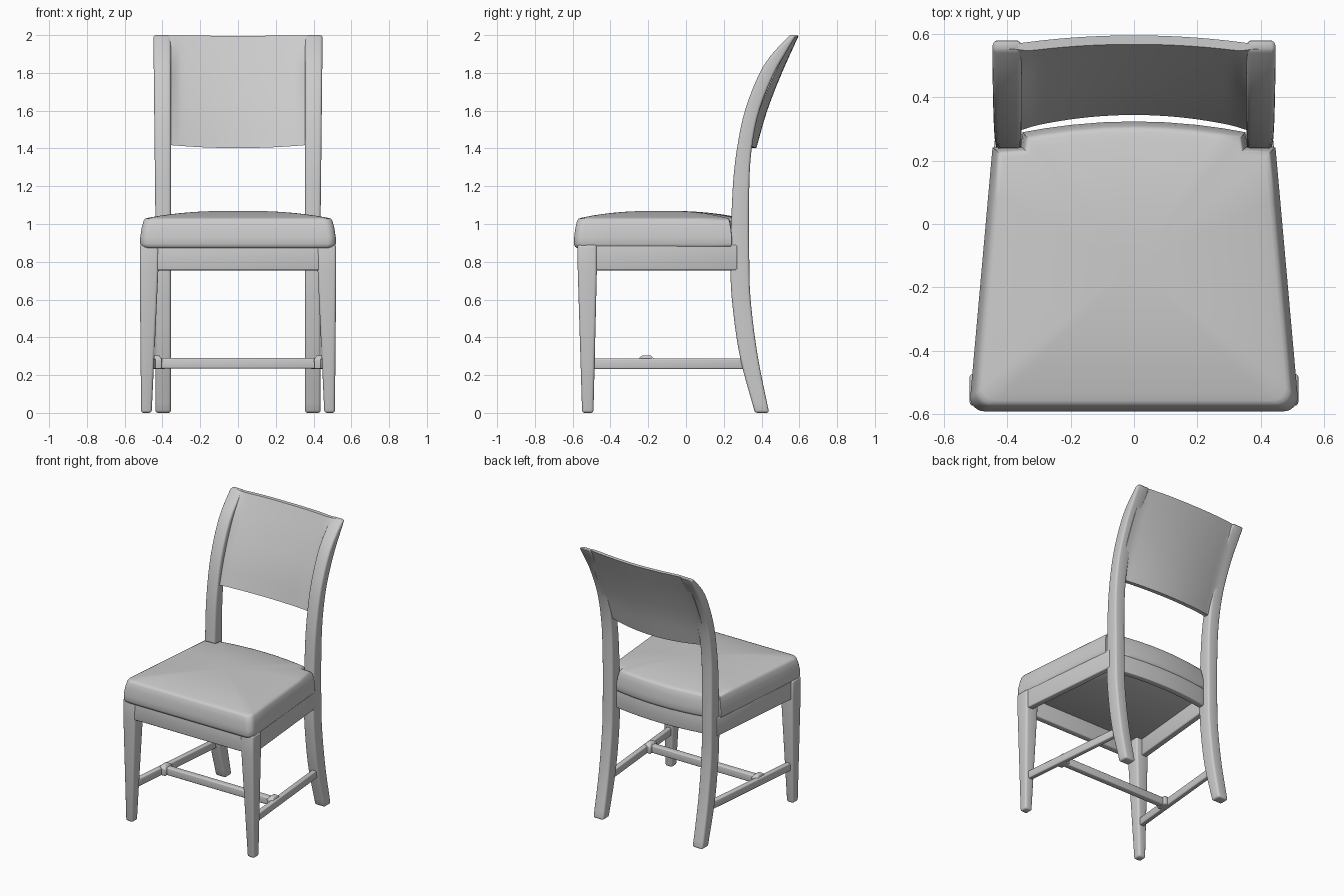
import bpy, bmesh, math
from mathutils import Vector

if "Cube" in bpy.data.objects:
    bpy.data.objects.remove(bpy.data.objects["Cube"], do_unlink=True)

grey = bpy.data.materials.new("light grey")
grey.use_nodes = True
TONE = (0.6, 0.6, 0.6, 1)
grey.diffuse_color = TONE
grey.node_tree.nodes["Principled BSDF"].inputs["Base Color"].default_value = TONE


def loft(name, rings, bevel=0.0, angle=35):
    """Skin a list of closed rings, cap the ends and round the hard edges."""
    bm = bmesh.new()
    loops = [[bm.verts.new(p) for p in ring] for ring in rings]
    n = len(loops[0])
    for a, b in zip(loops, loops[1:]):
        for i in range(n):
            j = (i + 1) % n
            bm.faces.new((a[i], a[j], b[j], b[i]))
    bm.faces.new(loops[0][::-1])
    bm.faces.new(loops[-1])
    bmesh.ops.recalc_face_normals(bm, faces=bm.faces)
    if bevel:
        hard = [e for e in bm.edges if e.calc_face_angle(0) > math.radians(40)]
        bmesh.ops.bevel(bm, geom=hard, offset=bevel, segments=3, profile=0.5,
                        affect="EDGES", clamp_overlap=True)
    mesh = bpy.data.meshes.new(name)
    bm.to_mesh(mesh)
    bm.free()
    mesh.materials.append(grey)
    obj = bpy.data.objects.new(name, mesh)
    bpy.context.collection.objects.link(obj)
    bpy.ops.object.select_all(action="DESELECT")
    obj.select_set(True)
    bpy.context.view_layer.objects.active = obj
    bpy.ops.object.shade_smooth_by_angle(angle=math.radians(angle))
    return obj


def rect(x0, x1, y0, y1, z):
    return [(x0, y0, z), (x1, y0, z), (x1, y1, z), (x0, y1, z)]


def beam(name, a, b, width, z0, z1, bevel=0.008):
    """Horizontal rail between two plan points."""
    a, b = Vector((*a, 0)), Vector((*b, 0))
    side = (b - a).cross(Vector((0, 0, 1))).normalized() * width / 2
    return loft(name, [[p + s * side + Vector((0, 0, z))
                        for s, z in ((-1, z0), (1, z0), (1, z1), (-1, z1))]
                       for p in (a, b)], bevel)


def curve(table, z, col):
    """Smooth interpolation down a table whose first column is height."""
    k = max(i for i in range(len(table) - 1) if table[i][0] <= z + 1e-6 or i == 0)
    last = len(table) - 1

    def slope(i):
        p, q = table[max(i - 1, 0)], table[min(i + 1, last)]
        return (q[col] - p[col]) / (q[0] - p[0])
    a, b = table[k], table[k + 1]
    h = b[0] - a[0]
    t = (z - a[0]) / h
    return ((2*t**3 - 3*t**2 + 1) * a[col] + (t**3 - 2*t**2 + t) * h * slope(k)
            + (3*t**2 - 2*t**3) * b[col] + (t**3 - t**2) * h * slope(k + 1))


# Height, front edge and rear edge of the curved back posts
POST = [(0, .365, .44), (.3, .285, .38), (.6, .243, .342), (.8, .235, .335),
        (1.2, .248, .335), (1.4, .27, .348), (1.6, .312, .388),
        (1.8, .39, .468), (1.9, .455, .525), (2.0, .55, .585)]
# Height and rear centre line of the back panel
PANEL = [(1.4, .372), (1.6, .43), (1.8, .508), (2.0, .598)]

for side, label in ((1, "left"), (-1, "right")):
    # Back post, slightly wider at the top
    rings = []
    for i in range(37):
        z = i * 2 / 36
        outer = .437 + .011 * max(0, z - 1)
        rings.append(rect(side * .355, side * outer,
                          curve(POST, z, 1), curve(POST, z, 2), z))
    loft(label + "_back_post", rings, .014)

    # Tapered front leg
    loft(label + "_front_leg",
         [rect(side * a, side * b, c, d, z) for a, b, c, d, z in
          ((.457, .513, -.55, -.49, 0), (.422, .52, -.573, -.472, .75),
           (.42, .52, -.575, -.472, .89))], .014)

    # Side seat rail and low side stretcher
    beam(label + "_seat_rail", (side * .492, -.54), (side * .417, .27), .045, .755, .89)
    beam(label + "_stretcher", (side * .478, -.51), (side * .402, .31), .036, .232, .288)

    # Raised joint where the cross stretcher meets the side stretcher
    loft(label + "_stretcher_joint",
         [rect(side * (.437 - w), side * (.437 + w * .5), -.21 - d, -.21 + d, z)
          for w, d, z in ((.032, .04, .233), (.034, .042, .285), (.02, .022, .305))], .006)

beam("cross_stretcher", (-.43, -.21), (.43, -.21), .045, .235, .29)
beam("front_seat_rail", (-.44, -.547), (.44, -.547), .045, .755, .89)

# Bowed rear seat rail
rings = []
for i in range(17):
    x = -.37 + .74 * i / 16
    y = .315 - .035 * (x / .37) ** 2
    rings.append([(x, y - .045, .755), (x, y, .755), (x, y, .89), (x, y - .045, .89)])
loft("rear_seat_rail", rings, .006)

# Bowed back panel, swelling forward into the posts at its ends
rings = []
for i in range(33):
    x = -.4 + .8 * i / 32
    u = min(abs(x) / .36, 1)
    blend = max(0, min(1, (abs(x) - .31) / .08))
    bottom, top = 1.402 + .016 * u * u, 1.995 + .004 * u
    front, back = [], []
    for k in range(13):
        z = bottom + (top - bottom) * k / 12
        rise = (z - 1.4) / .6
        y = curve(PANEL, z, 1) - (.05 - .024 * rise) * u * u
        face = y - .028
        pull = blend * blend * (3 - 2 * blend) * (.3 + .55 * rise)
        front.append((x, face + (curve(POST, z, 1) + .006 - face) * pull, z))
        back.append((x, y, z))
    rings.append(front + back[::-1])
loft("back_panel", rings)

# Seat cushion outline: rounded front corners, notched rear corners, bowed back
half = [(.47 + .045 * math.sin(a), -.545 - .045 * math.cos(a))
        for a in (math.pi / 2 * i / 6 for i in range(7))]
half = [(x, -.59) for x in (.1, .2, .3, .4)] + half
half += [(.515 - .07 * t, -.545 + .785 * t) for t in (.2, .4, .6, .8, 1)]
half += [(.356, .245), (.35, .288)]
half += [(x, .322 - .034 * (x / .35) ** 2) for x in (.28, .2, .1)]
outline = [(0, -.59)] + half + [(0, .322)] + [(-x, y) for x, y in reversed(half)]
CENTRE = -.13


def cushion_ring(scale, z):
    return [(x * scale, CENTRE + (y - CENTRE) * scale, z) for x, y in outline]


levels = [(.975, .873), (.995, .88), (1.005, .895), (1.005, .93), (.99, .98),
          (.972, 1.015), (.955, 1.028)]
levels += [(s, 1.03 + .04 * (1 - (s / .95) ** 2.5))
           for s in (.93, .88, .8, .7, .58, .44, .28, .12)]
loft("seat_cushion", [cushion_ring(s, z) for s, z in levels], 0, 50)
